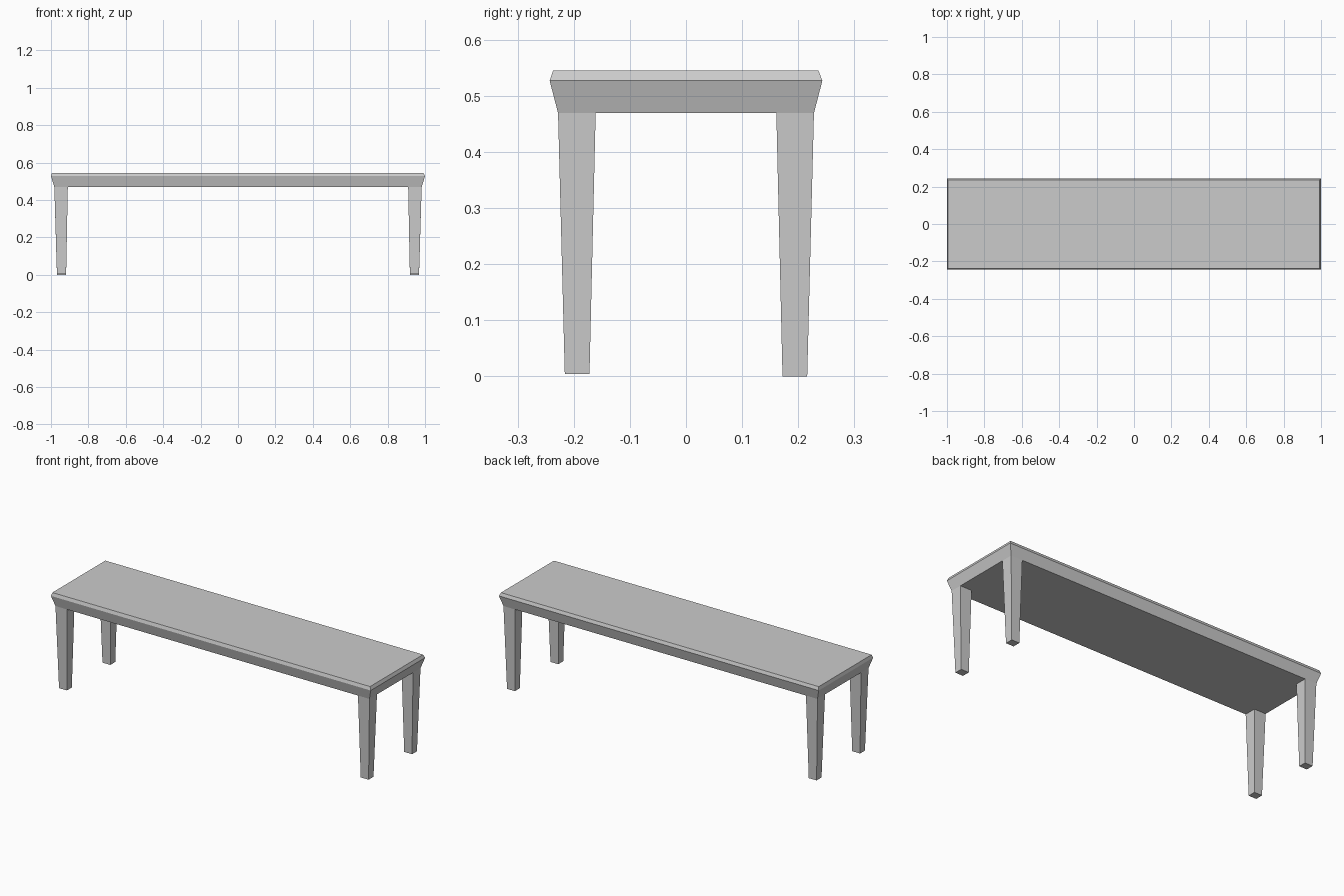
import bpy
import bmesh

if "Cube" in bpy.data.objects:
    bpy.data.objects.remove(bpy.data.objects["Cube"])


def loft(name, rings):
    """Skin a stack of rectangles (x0, x1, y0, y1, z), lowest first."""
    bm = bmesh.new()
    loops = [[bm.verts.new(p) for p in ((x0, y0, z), (x1, y0, z), (x1, y1, z), (x0, y1, z))]
             for x0, x1, y0, y1, z in rings]
    for low, high in zip(loops, loops[1:]):
        for i in range(4):
            j = (i + 1) % 4
            bm.faces.new((low[i], low[j], high[j], high[i]))
    bm.faces.new(loops[0][::-1])
    bm.faces.new(loops[-1])
    bmesh.ops.recalc_face_normals(bm, faces=bm.faces)
    mesh = bpy.data.meshes.new(name)
    bm.to_mesh(mesh)
    bm.free()
    obj = bpy.data.objects.new(name, mesh)
    bpy.context.collection.objects.link(obj)
    return obj


UNDERSIDE = 0.469

# Seat slab: flared sides with a small chamfer round the top
loft("seat", [
    (-0.982, 0.982, -0.228, 0.228, UNDERSIDE),
    (-1.0, 1.0, -0.243, 0.243, 0.527),
    (-0.995, 0.992, -0.237, 0.236, 0.545),
])

# Tapered square legs, flush with the lower edge of the seat
for side_y, depth, foot in ((-1, "front", 0.004), (1, "back", 0.0)):
    for side_x, side in ((-1, "left"), (1, "right")):
        def ring(xi, xo, yi, yo, z):
            xs = sorted((side_x * xi, side_x * xo))
            ys = sorted((side_y * yi, side_y * yo))
            return (*xs, *ys, z)

        loft(f"{depth}_{side}_leg", [
            ring(0.919, 0.968, 0.172, 0.216, foot),
            ring(0.910, 0.982, 0.161, 0.228, UNDERSIDE),
        ])
